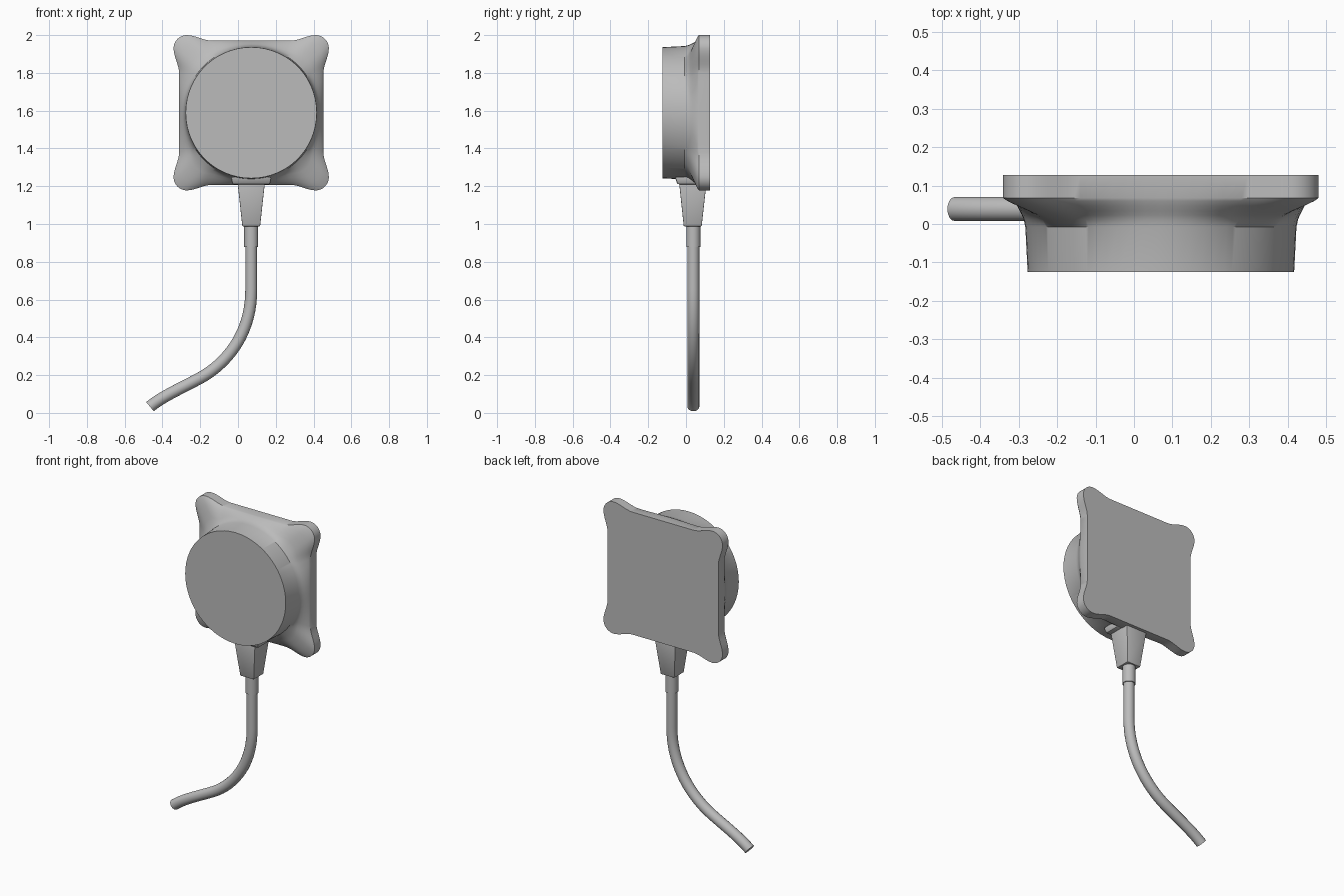
import bpy, bmesh, math
from mathutils import Vector

cube = bpy.data.objects.get("Cube")
if cube:
    bpy.data.objects.remove(cube, do_unlink=True)

CX, CZ = 0.07, 1.589      # housing centre
CABLE_Y = 0.039           # cable centre depth

grey = bpy.data.materials.new("plain grey")
grey.use_nodes = True
grey.diffuse_color = (0.5, 0.5, 0.5, 1)
grey.node_tree.nodes["Principled BSDF"].inputs["Base Color"].default_value = (0.5, 0.5, 0.5, 1)


def finish(obj, angle=35):
    obj.data.materials.append(grey)
    bpy.ops.object.select_all(action='DESELECT')
    obj.select_set(True)
    bpy.context.view_layer.objects.active = obj
    bpy.ops.object.shade_smooth_by_angle(angle=math.radians(angle))


def loft(name, rings, bevel=0):
    """Skin closed rings of points and cap both ends."""
    bm = bmesh.new()
    loops = [[bm.verts.new(p) for p in ring] for ring in rings]
    n = len(loops[0])
    for a, b in zip(loops, loops[1:]):
        for i in range(n):
            j = (i + 1) % n
            bm.faces.new((a[i], a[j], b[j], b[i]))
    bm.faces.new(loops[0])
    bm.faces.new(loops[-1])
    if bevel:
        bmesh.ops.bevel(bm, geom=bm.edges[:], offset=bevel, segments=2,
                        affect='EDGES', profile=0.5)
    bmesh.ops.recalc_face_normals(bm, faces=bm.faces)
    mesh = bpy.data.meshes.new(name)
    bm.to_mesh(mesh)
    bm.free()
    obj = bpy.data.objects.new(name, mesh)
    bpy.context.collection.objects.link(obj)
    finish(obj)
    return obj


def plate_outline():
    """Square with a rounded lobe swelling out of each corner."""
    side, start, lobe, r = 0.382, 0.21, 0.341, 0.07
    half = [(side, start * k / 5) for k in range(5)]
    for k in range(9):
        t = k / 8
        s = t * t * (3 - 2 * t)
        half.append((side + (lobe + r - side) * s, start + (lobe - start) * t))
    for k in range(1, 6):
        a = math.radians(9 * k)
        half.append((lobe + r * math.cos(a), lobe + r * math.sin(a)))
    quarter = half + [(v, u) for u, v in reversed(half[1:-1])]
    points = []
    for _ in range(4):
        points += quarter
        quarter = [(-v, u) for u, v in quarter]
    return [Vector(p) for p in points]


# Housing: lobed back plate flowing through a fillet into a round face
outline = plate_outline()


def section(blend, y, radius=0.353):
    pts = [p.lerp(p.normalized() * radius, blend) for p in outline]
    return [(CX + p.x, y, CZ + p.y) for p in pts]


fillet = [(0, 0.068), (0.08, 0.06), (0.28, 0.047), (0.5, 0.034),
          (0.7, 0.023), (0.86, 0.011), (1, -0.008)]
loft("housing", [section(0, 0.127)] + [section(b, y) for b, y in fillet]
     + [section(1, -0.125, 0.347)])


# Cable outlet under the housing
def rectangle(z, hx, y0, y1):
    return [(CX - hx, y0, z), (CX + hx, y0, z), (CX + hx, y1, z), (CX - hx, y1, z)]


loft("outlet_lip", [rectangle(1.21, 0.1, -0.045, 0.07),
                    rectangle(1.25, 0.108, -0.06, 0.07)], 0.008)
loft("strain_relief", [rectangle(0.988, 0.047, -0.012, 0.083),
                       rectangle(1.215, 0.072, -0.036, 0.108)], 0.003)


# Ferrule between strain relief and cable
def circle(z, r, n=32):
    return [(CX + r * math.cos(math.tau * k / n),
             CABLE_Y + r * math.sin(math.tau * k / n), z) for k in range(n)]


loft("ferrule", [circle(0.878, 0.037), circle(1.0, 0.037)])

# Cable: hangs straight, then sweeps sideways
curve = bpy.data.curves.new("cable", 'CURVE')
curve.dimensions = '3D'
curve.bevel_depth = 0.0315
curve.bevel_resolution = 6
curve.resolution_u = 20
curve.use_fill_caps = True
spline = curve.splines.new('BEZIER')
knots = [((CX, 1.0), (CX, 1.0), (CX, 0.9)),
         ((CX, 0.75), (CX, 0.65), (CX, 0.6)),
         ((-0.08, 0.25), (-0.2, 0.185), (-0.29, 0.136)),
         ((-0.4, 0.088), (-0.466, 0.033), (-0.466, 0.033))]
knots[1] = (knots[1][0], knots[1][1], (CX, 0.40))
spline.bezier_points.add(len(knots) - 1)
for point, (left, mid, right) in zip(spline.bezier_points, knots):
    point.handle_left_type = point.handle_right_type = 'FREE'
    point.handle_left = (left[0], CABLE_Y, left[1])
    point.co = (mid[0], CABLE_Y, mid[1])
    point.handle_right = (right[0], CABLE_Y, right[1])
cable = bpy.data.objects.new("cable", curve)
bpy.context.collection.objects.link(cable)
bpy.ops.object.select_all(action='DESELECT')
cable.select_set(True)
bpy.context.view_layer.objects.active = cable
bpy.ops.object.convert(target='MESH')
finish(bpy.context.view_layer.objects.active)
